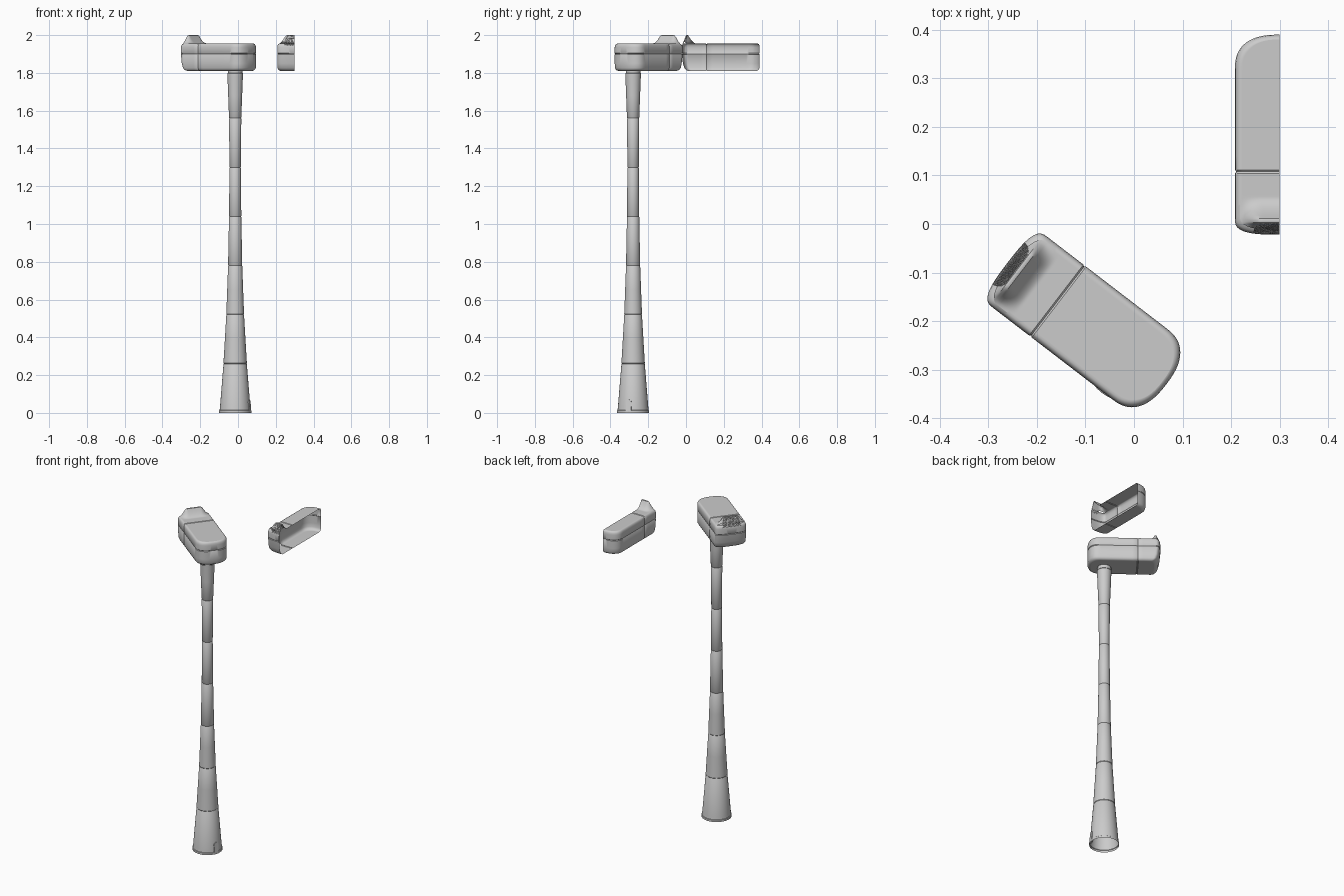
import bpy, bmesh, math
from mathutils import Vector

if "Cube" in bpy.data.objects:
    bpy.data.objects.remove(bpy.data.objects["Cube"])

W, TOP, BOT, SEAM = 0.092, 1.955, 1.81, 0.108   # head half width, heights, cross seam


def clamp(v):
    return max(0.0, min(1.0, v))


def smooth(v):
    v = clamp(v)
    return v * v * (3 - 2 * v)


def new_object(name, bm, angle=40):
    bmesh.ops.remove_doubles(bm, verts=bm.verts, dist=1e-5)
    bmesh.ops.recalc_face_normals(bm, faces=bm.faces)
    me = bpy.data.meshes.new(name)
    bm.to_mesh(me)
    bm.free()
    ob = bpy.data.objects.new(name, me)
    bpy.context.collection.objects.link(ob)
    bpy.ops.object.select_all(action='DESELECT')
    ob.select_set(True)
    bpy.context.view_layer.objects.active = ob
    bpy.ops.object.shade_smooth_by_angle(angle=math.radians(angle))
    return ob


def skin(bm, rows):
    """Quad sheet through equally long rows of points."""
    vs = [[bm.verts.new(p) for p in r] for r in rows]
    for a, b in zip(vs, vs[1:]):
        for i in range(len(a) - 1):
            bm.faces.new((a[i], a[i + 1], b[i + 1], b[i]))


def half_outline():
    """Plan outline of half the head, from hood end to front end."""
    pts = []
    for i in range(17):
        t = math.pi / 2 * i / 16
        pts.append((W * math.sin(t) ** (2 / 3), 0.01 - 0.032 * max(0, math.cos(t)) ** (2 / 3)))
    pts += [(W, 0.01 + 0.004 * k) for k in range(1, 14)]
    pts += [(W, y) for y in (0.08, 0.1045, SEAM, 0.1115, 0.14, 0.2, 0.26)]
    for i in range(15):
        t = math.pi / 2 * i / 14
        pts.append((W * max(0, math.cos(t)) ** 0.8, 0.32 + 0.07 * math.sin(t) ** 0.8))
    return pts


def ring(z, inset):
    """Outline at height z, drawn in by inset; the hood end curves in lower down."""
    extra = 0.018 * clamp((1.9 - z) / 0.09) ** 2
    out = []
    for x, y in half_outline():
        w0, w1 = clamp((0.07 - y) / 0.08), clamp((y - 0.3) / 0.07)
        out.append((-x * (1 - inset / W), y + (inset + extra) * w0 - inset * w1, z))
    return out


def hood(x, y):
    """Height of the scooped hood above the flat top."""
    across = 1 - smooth((abs(x) - 0.038) / 0.045)
    if y < 0.003:
        along = clamp((y + 0.013) / 0.016)
    elif y < 0.011:
        along = 1
    else:
        along = clamp((0.055 - y) / 0.044) ** 1.8
    return 0.045 * across * along


def half_head(name):
    bm = bmesh.new()
    levels = [(BOT, .018), (BOT + .002, .011), (BOT + .007, .005), (BOT + .016, .001),
              (1.85, 0), (1.898, 0), (1.901, .0025), (1.904, 0), (1.935, 0),
              (1.945, .0015), (1.952, .005), (TOP, .01)]
    rings = [ring(z, i) for z, i in levels]
    skin(bm, rings)
    # bottom and top sheets run from the rim to the centre line
    cols = 16
    for rim, top in ((rings[0], False), (rings[-1], True)):
        rows = []
        for x, y, z in rim:
            row = []
            for j in range(cols + 1):
                xx = x * (1 - j / cols)
                row.append((xx, y, z + (hood(xx, y) if top else 0)))
            rows.append(row)
        skin(bm, rows)
    # groove across the seam
    for v in bm.verts:
        if abs(v.co.y - SEAM) < 1e-4:
            v.co.x *= 0.97
            v.co.z += 0.003 if v.co.z < 1.815 else (-0.003 if v.co.z > 1.95 else 0)
    return new_object(name, bm)


def half_grille(name):
    bm = bmesh.new()
    nx, nz = 16, 12
    rows = []
    for k in range(nz + 1):
        t = k / nz
        wid = 0.054 - 0.016 * t * t
        rows.append([(-wid * i / nx, -0.0205 + 0.021 * t + 0.002 * (i / nx) ** 2,
                      1.945 + 0.052 * t) for i in range(nx + 1)])
    skin(bm, rows)
    ob = new_object(name, bm)
    m = ob.modifiers.new("mesh_wires", 'WIREFRAME')
    m.thickness = 0.0014
    return ob


# Cut-open half head on the right, and the whole head turned on the pole
for make, part in ((half_head, "head_shell"), (half_grille, "hood_grille")):
    cut = make("half_" + part)
    cut.location = (0.3, 0, 0)
    whole = make(part)
    m = whole.modifiers.new("mirror", 'MIRROR')
    m.use_clip = True
    whole.location = (-0.243, -0.093, 0)
    whole.rotation_euler.z = math.radians(-127.5)

# Pole: turned profile with a groove at every segment joint
POLE = Vector((-0.015, -0.28, 0))
SHAPE = [(0, .085), (.03, .081), (.26, .062), (.52, .047), (.78, .0375), (1.04, .0325),
         (1.3, .030), (1.56, .0325), (1.79, .041)]


def radius(z):
    for (z0, r0), (z1, r1) in zip(SHAPE, SHAPE[1:]):
        if z <= z1:
            return r0 + (r1 - r0) * (z - z0) / (z1 - z0)
    return SHAPE[-1][1]


def lathe(name, profile, n=48):
    bm = bmesh.new()
    skin(bm, [[(r * math.cos(2 * math.pi * i / n), r * math.sin(2 * math.pi * i / n), z)
               for i in range(n + 1)] for r, z in profile])
    ob = new_object(name, bm, 35)
    ob.location = POLE
    return ob


prof = [(.085, 0), (.085, .012), (.0825, .014), (.0805, .03)]
for k in range(1, 7):
    z = 0.26 * k
    if k > 1:
        prof.append((radius(z - 0.13), z - 0.13))
    prof += [(radius(z) + d, z + o) for o, d in ((-.003, 0), (0, -.002), (.003, 0))]
prof += [(radius(1.68), 1.68), (.041, 1.785)]
lathe("pole", prof)
lathe("pole_collar", [(.037, 1.785), (.0415, 1.787), (.0415, 1.798), (.038, 1.8), (.038, 1.812)])

# Small arched cable cover at the foot of the pole
bm = bmesh.new()
arch = [(-.015, 0)] + [(-.015 * math.cos(math.pi * i / 10), .055 + .015 * math.sin(math.pi * i / 10))
                       for i in range(11)] + [(.015, 0)]
face = bm.faces.new([bm.verts.new((.074 - z * .08, y, z)) for y, z in arch])
ext = bmesh.ops.extrude_face_region(bm, geom=[face])
for v in ext['geom']:
    if isinstance(v, bmesh.types.BMVert):
        v.co.x += .0115
cover = new_object("cable_cover", bm)
cover.location = POLE
cover.rotation_euler.z = math.radians(-17)
